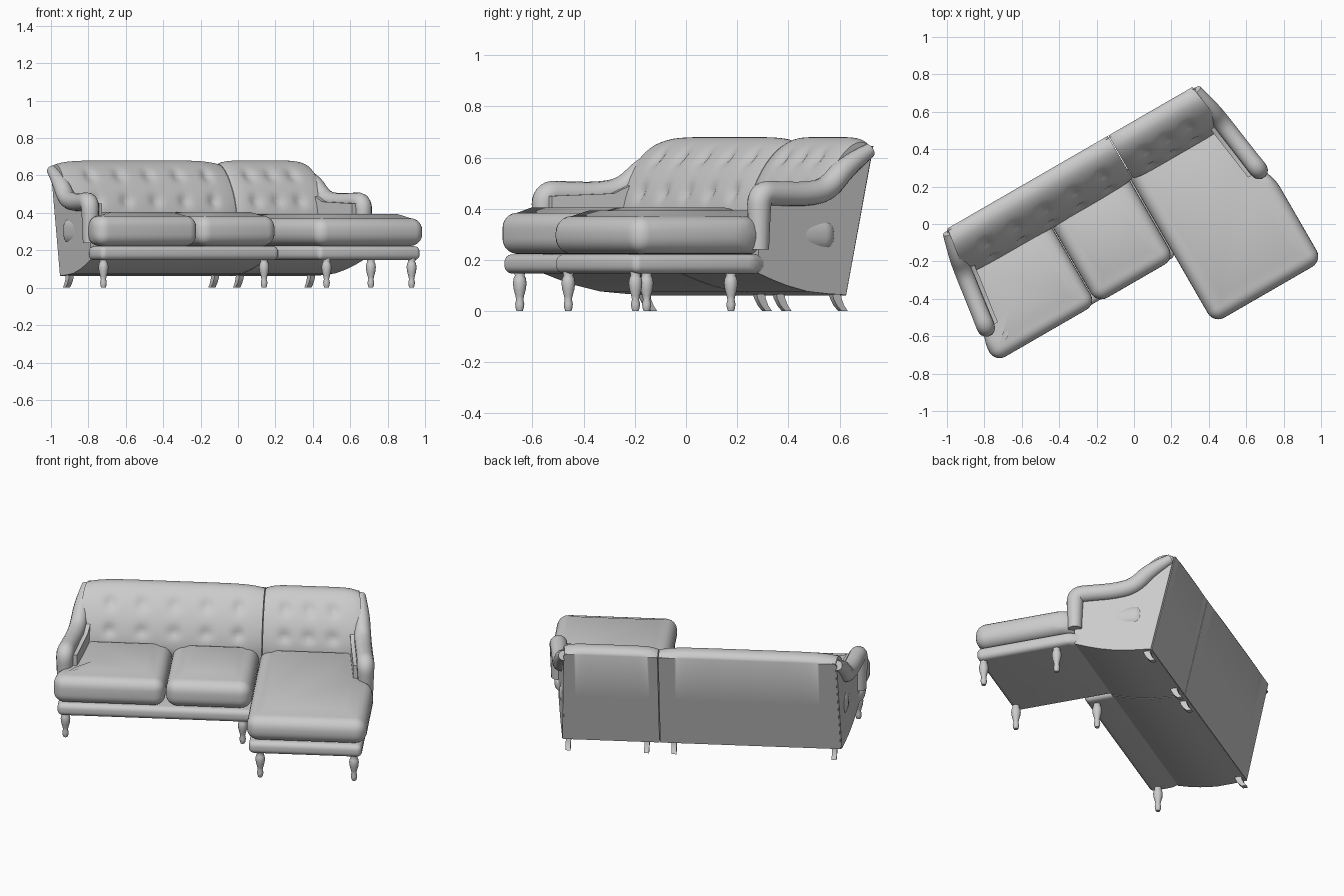
import bpy, bmesh, math
from mathutils import Matrix, Vector
from mathutils.geometry import interpolate_bezier

if "Cube" in bpy.data.objects:
    bpy.data.objects.remove(bpy.data.objects["Cube"], do_unlink=True)

TURN = Matrix.Rotation(math.radians(30), 4, 'Z')   # the sofa stands at an angle
MID = -0.12     # centre line of the sofa along its width
SEAM = 0.116    # joint between the two modules

fabric = bpy.data.materials.new("grey_fabric")
fabric.use_nodes = True
fabric.diffuse_color = (0.6, 0.6, 0.6, 1)
fabric.node_tree.nodes["Principled BSDF"].inputs["Base Color"].default_value = (0.6, 0.6, 0.6, 1)


def add(name, bm, sharp=45):
    """Turn a bmesh into a finished, smooth shaded object."""
    bmesh.ops.recalc_face_normals(bm, faces=bm.faces)
    me = bpy.data.meshes.new(name)
    bm.to_mesh(me)
    bm.free()
    me.transform(TURN)
    me.polygons.foreach_set("use_smooth", [True] * len(me.polygons))
    me.set_sharp_from_angle(angle=math.radians(sharp))
    me.materials.append(fabric)
    ob = bpy.data.objects.new(name, me)
    bpy.context.collection.objects.link(ob)
    return ob


def loft(name, rings, sharp=45):
    """Skin closed rings and cap both ends."""
    bm = bmesh.new()
    vs = [[bm.verts.new(p) for p in ring] for ring in rings]
    n = len(rings[0])
    for a, b in zip(vs, vs[1:]):
        for i in range(n):
            j = (i + 1) % n
            bm.faces.new((a[i], a[j], b[j], b[i]))
    bm.faces.new(vs[0])
    bm.faces.new(vs[-1])
    return add(name, bm, sharp)


def pad(name, outline, z0, z1, radius, crown=0.0):
    """Rounded slab from a plan outline, optionally crowned on top."""
    bm = bmesh.new()
    base = bm.faces.new([bm.verts.new((x, y, z0)) for x, y in outline])
    top = bmesh.ops.extrude_face_region(bm, geom=[base])["geom"]
    for v in top:
        if isinstance(v, bmesh.types.BMVert):
            v.co.z = z1
    bmesh.ops.recalc_face_normals(bm, faces=bm.faces)
    bmesh.ops.bevel(bm, geom=bm.edges[:], offset=radius, segments=6, profile=0.5,
                    affect='EDGES', clamp_overlap=True)
    if crown:
        cap = max(bm.faces, key=lambda f: f.calc_center_median().z)
        bmesh.ops.inset_region(bm, faces=[cap], thickness=0.07, depth=crown)
    return add(name, bm)


def half_width(y):
    """The sides splay outwards towards the front."""
    return 0.84 - 0.14 * (y + 0.07)


def flip(points):
    return [(2 * MID - x, y) for x, y in points]


# Seat cushions, the outer ones widening in front of the arms
right_edge = [(0.775, -0.15), (0.69, -0.02), (0.69, 0.3)]
pad("chaise_cushion", [(0.103, 0.3), (0.103, -0.675), (0.775, -0.675)] + right_edge,
    0.223, 0.372, 0.065, 0.022)
pad("middle_seat_cushion", [(-0.385, 0.3), (-0.385, -0.27), (0.097, -0.27), (0.097, 0.3)],
    0.223, 0.385, 0.065, 0.02)
pad("right_seat_cushion", flip([(0.149, 0.3), (0.149, -0.27), (0.77, -0.27)] + right_edge),
    0.223, 0.385, 0.065, 0.02)

# Rounded front rails under the cushions
rail_edge = [(0.75, -0.12), (0.70, -0.03), (0.70, 0.1)]
pad("chaise_rail", [(SEAM, 0.1), (SEAM, -0.665), (0.75, -0.665)] + rail_edge, 0.147, 0.222, 0.03)
pad("sofa_rail", flip([(2 * MID - SEAM + 0.006, 0.1), (2 * MID - SEAM + 0.006, -0.26),
                       (0.75, -0.26)] + rail_edge), 0.147, 0.222, 0.03)

# Base, whose underside curves down towards the back
under = [(-0.09, 0.148), (-0.02, 0.122), (0.05, 0.1), (0.15, 0.077), (0.25, 0.068), (0.34, 0.063)]
base = [(-0.09, 0.2)] + under + [(0.37, 0.2)]
for name, side in (("chaise_base", 1), ("sofa_base", -1)):
    loft(name, [[(SEAM + side * 0.003, y, z) for y, z in base],
                [(MID + side * (half_width(y) - 0.01), y, z) for y, z in base]])

# Side panels and rolled arms
panel = under + [(0.47, 0.635), (0.38, 0.585), (0.28, 0.51), (0.17, 0.46), (-0.09, 0.45)]
roll = [(-0.088, 0.24, 0.04), (-0.088, 0.37, 0.045), (-0.085, 0.46, 0.05), (0.0, 0.46, 0.048),
        (0.14, 0.456, 0.048), (0.25, 0.475, 0.048), (0.34, 0.57, 0.045), (0.455, 0.628, 0.028)]
for label, side in (("left", 1), ("right", -1)):
    loft(label + "_side_panel",
         [[(MID + side * (half_width(y) - inset), y, z) for y, z in panel] for inset in (0, 0.07)], 35)
    cu = bpy.data.curves.new(label + "_arm_path", 'CURVE')
    cu.dimensions = '3D'
    cu.bevel_depth = 1.0
    cu.bevel_resolution = 5
    cu.use_fill_caps = True
    sp = cu.splines.new('NURBS')
    sp.points.add(len(roll) - 1)
    for p, (y, z, r) in zip(sp.points, roll):
        p.co = (MID + side * half_width(y), y, z, 1)
        p.radius = r
    sp.order_u = 3
    sp.use_endpoint_u = True
    sp.resolution_u = 6
    tmp = bpy.data.objects.new(label + "_arm_path", cu)
    bpy.context.collection.objects.link(tmp)
    me = bpy.data.meshes.new_from_object(tmp.evaluated_get(bpy.context.evaluated_depsgraph_get()))
    bm = bmesh.new()
    bm.from_mesh(me)
    bmesh.ops.remove_doubles(bm, verts=bm.verts, dist=0.0001)
    bpy.data.objects.remove(tmp, do_unlink=True)
    bpy.data.meshes.remove(me)
    add(label + "_arm_roll", bm, 60)

# Backrests: padded front with button dimples, plain sloping rear
def arc(points, n):
    return [(p[0], p[1]) for p in interpolate_bezier(*[Vector((y, z, 0)) for y, z in points], n)]

rear = [(0.344, 0.062), (0.411, 0.353), (0.478, 0.645)]
padding = arc([(0.478, 0.645), (0.472, 0.668), (0.45, 0.68), (0.42, 0.68)], 6)[1:]
padding += arc([(0.42, 0.68), (0.33, 0.68), (0.2, 0.5), (0.2, 0.36)], 26)[1:]
inner = [(0.22, 0.25), (0.31, 0.08)]


def backrest(name, side, columns, steps):
    rings = []
    for k in range(steps + 1):
        # Sample more tightly near both ends
        t = math.sin((k / steps * 2 - 1) * math.pi / 2)
        shrink = 1 - 0.09 * abs(t) ** 7
        ring = []
        for i, (y, z) in enumerate(rear + padding + inner):
            a, b = SEAM + side * 0.002, MID + side * (half_width(y) - 0.006)
            x = a + (b - a) * (t + 1) / 2
            if len(rear) <= i < len(rear) + len(padding):
                y, z = 0.37 + (y - 0.37) * shrink, 0.46 + (z - 0.46) * shrink
                dip = sum(math.exp(-((x - c) ** 2 + (z - h) ** 2) / 0.0009)
                          for c in columns for h in (0.465, 0.6))
                y += 0.016 * dip
                z -= 0.006 * dip
            ring.append((x, y, z))
        rings.append(ring)
    loft(name, rings, 50)


backrest("sofa_backrest", -1, [-0.74 + 0.18 * i for i in range(5)], 72)
backrest("chaise_backrest", 1, [0.24, 0.375, 0.51], 40)

# Turned front legs
turned = [(0.012, 0), (0.016, 0.012), (0.018, 0.028), (0.014, 0.045), (0.017, 0.06), (0.024, 0.085),
          (0.027, 0.11), (0.024, 0.128), (0.019, 0.138), (0.022, 0.155)]
for i, (x, y) in enumerate([(0.705, -0.635), (0.18, -0.635), (0.703, -0.203),
                            (0.044, -0.203), (-0.948, -0.203)]):
    loft(f"front_leg_{i + 1}",
         [[(x + r * math.cos(a), y + r * math.sin(a), z)
           for a in [j * math.tau / 16 for j in range(16)]] for r, z in turned])

# Square back legs sweeping rearwards
sweep = [(0.305, 0.085, 0.02), (0.312, 0.05, 0.018), (0.326, 0.022, 0.016), (0.345, 0, 0.014)]
for i, x in enumerate([-0.86, 0.037, 0.19, 0.63]):
    loft(f"back_leg_{i + 1}",
         [[(x + a * 0.014, y + b * r, z) for a, b in ((-1, -1), (1, -1), (1, 1), (-1, 1))]
          for y, z, r in sweep])
